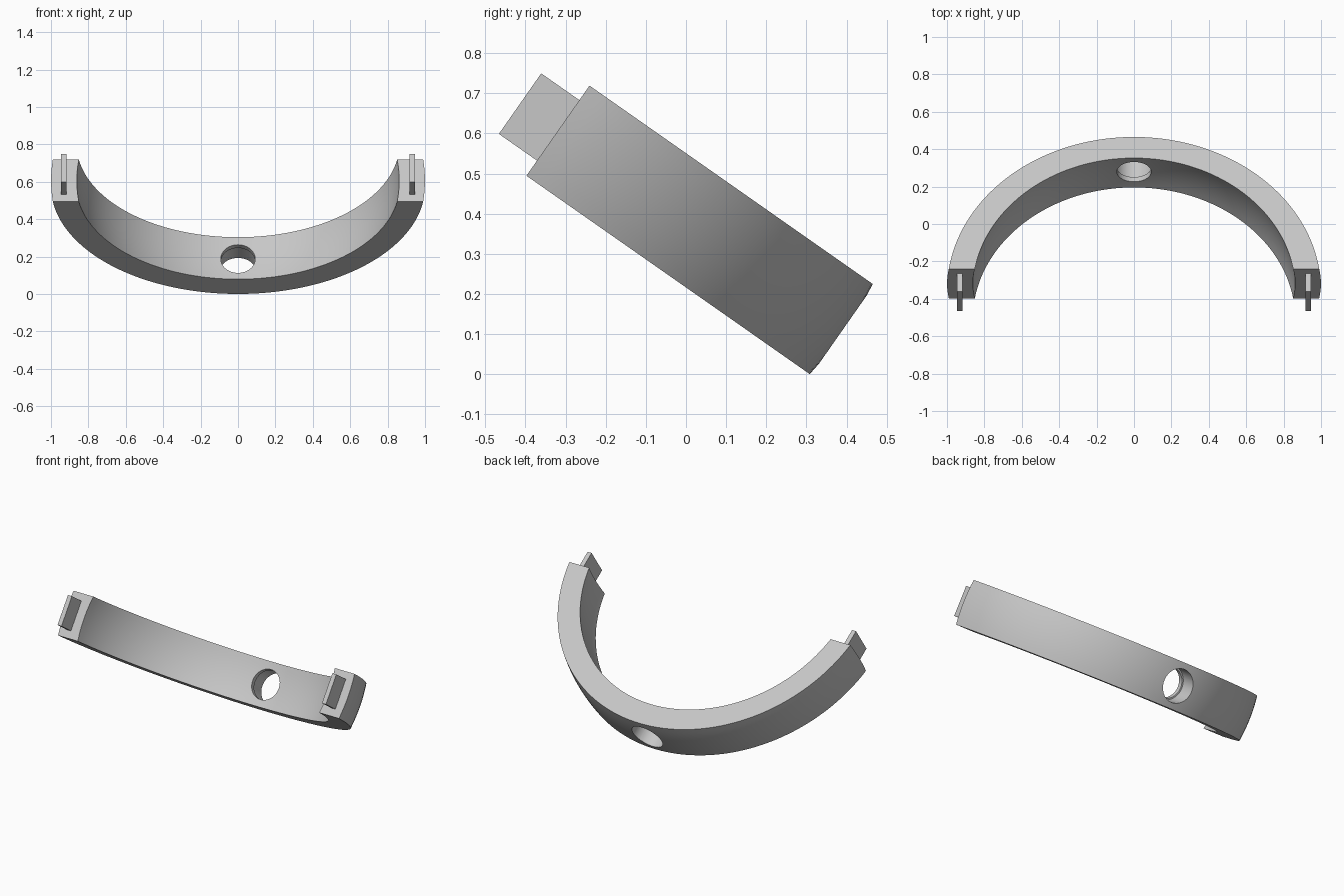
import bpy, bmesh, math
from mathutils import Matrix, Vector

if "Cube" in bpy.data.objects:
    bpy.data.objects.remove(bpy.data.objects["Cube"])

TILT = math.radians(-35)
HALF_WIDTH = 0.137      # half of the band's width
OUTER, INNER = 1.009, 0.873   # radii of the spherical outer and inner sides
CUT = 0.138             # the open ends stop this far behind the ring's centre
SEGMENTS = 72
ROWS = 8

# Local frame: y runs from the open ends to the back, z across the band
PLACE = Matrix.Translation((0, -0.319, 0.607)) @ Matrix.Rotation(TILT, 4, "X")

gray = bpy.data.materials.new("light_gray")
gray.use_nodes = True
COLOUR = (0.57, 0.57, 0.57, 1)
gray.diffuse_color = COLOUR
gray.node_tree.nodes["Principled BSDF"].inputs["Base Color"].default_value = COLOUR


def make_object(name, bm):
    bmesh.ops.recalc_face_normals(bm, faces=bm.faces)
    mesh = bpy.data.meshes.new(name)
    bm.to_mesh(mesh)
    bm.free()
    mesh.materials.append(gray)
    obj = bpy.data.objects.new(name, mesh)
    bpy.context.collection.objects.link(obj)
    obj.matrix_world = PLACE
    return obj


def activate(obj):
    bpy.ops.object.select_all(action="DESELECT")
    obj.select_set(True)
    bpy.context.view_layer.objects.active = obj


def section():
    """Closed cross-section as (ring radius, z), outer side then inner side."""
    heights = [HALF_WIDTH * (2 * i / ROWS - 1) for i in range(ROWS + 1)]
    return [(math.sqrt(ball ** 2 - z ** 2), z)
            for ball, rows in ((OUTER, heights), (INNER, heights[::-1])) for z in rows]


def arc_point(radius, z, fraction):
    """Point on an arc whose two ends lie on the flat cut plane y = 0."""
    start = math.asin(CUT / radius)
    t = start + (math.pi - 2 * start) * fraction
    return (radius * math.cos(t), radius * math.sin(t) - CUT, z)


def bore(target, radius, start):
    """Cut a round hole along y, from start out through the back."""
    length = 0.6
    bm = bmesh.new()
    bmesh.ops.create_cone(bm, cap_ends=True, segments=48, radius1=radius, radius2=radius,
                          depth=length, matrix=Matrix.Translation((0, start + length / 2, 0))
                          @ Matrix.Rotation(math.pi / 2, 4, "X"))
    cutter = make_object("hole_cutter", bm)
    cutter.hide_render = True
    bpy.context.view_layer.update()
    cut = target.modifiers.new("hole", "BOOLEAN")
    cut.operation = "DIFFERENCE"
    cut.solver = "EXACT"
    cut.object = cutter
    activate(target)
    bpy.ops.object.modifier_apply(modifier=cut.name)
    bpy.data.objects.remove(cutter)


# Round band, swept from one open end to the other
bm = bmesh.new()
loops = [[bm.verts.new(arc_point(r, z, s / SEGMENTS)) for r, z in section()]
         for s in range(SEGMENTS + 1)]
for first, second in zip(loops, loops[1:]):
    for i in range(len(first)):
        j = (i + 1) % len(first)
        bm.faces.new((first[i], first[j], second[j], second[i]))
bm.faces.new(loops[0])
bm.faces.new(loops[-1])
band = make_object("band", bm)

# Stepped hole through the back: narrow lip inside, wider bore outside
bore(band, 0.092, 0.5)
bore(band, 0.101, 0.76)
activate(band)
bpy.ops.object.shade_smooth_by_angle(angle=math.radians(30))

# Thin tabs standing out of both open ends
for name, side in (("left_tab", 1), ("right_tab", -1)):
    bm = bmesh.new()
    bmesh.ops.create_cube(bm, size=1)
    bmesh.ops.scale(bm, vec=Vector((0.028, 0.135, 0.184)), verts=bm.verts)
    bmesh.ops.translate(bm, vec=Vector((side * 0.932, -0.0485, 0.001)), verts=bm.verts)
    make_object(name, bm)
